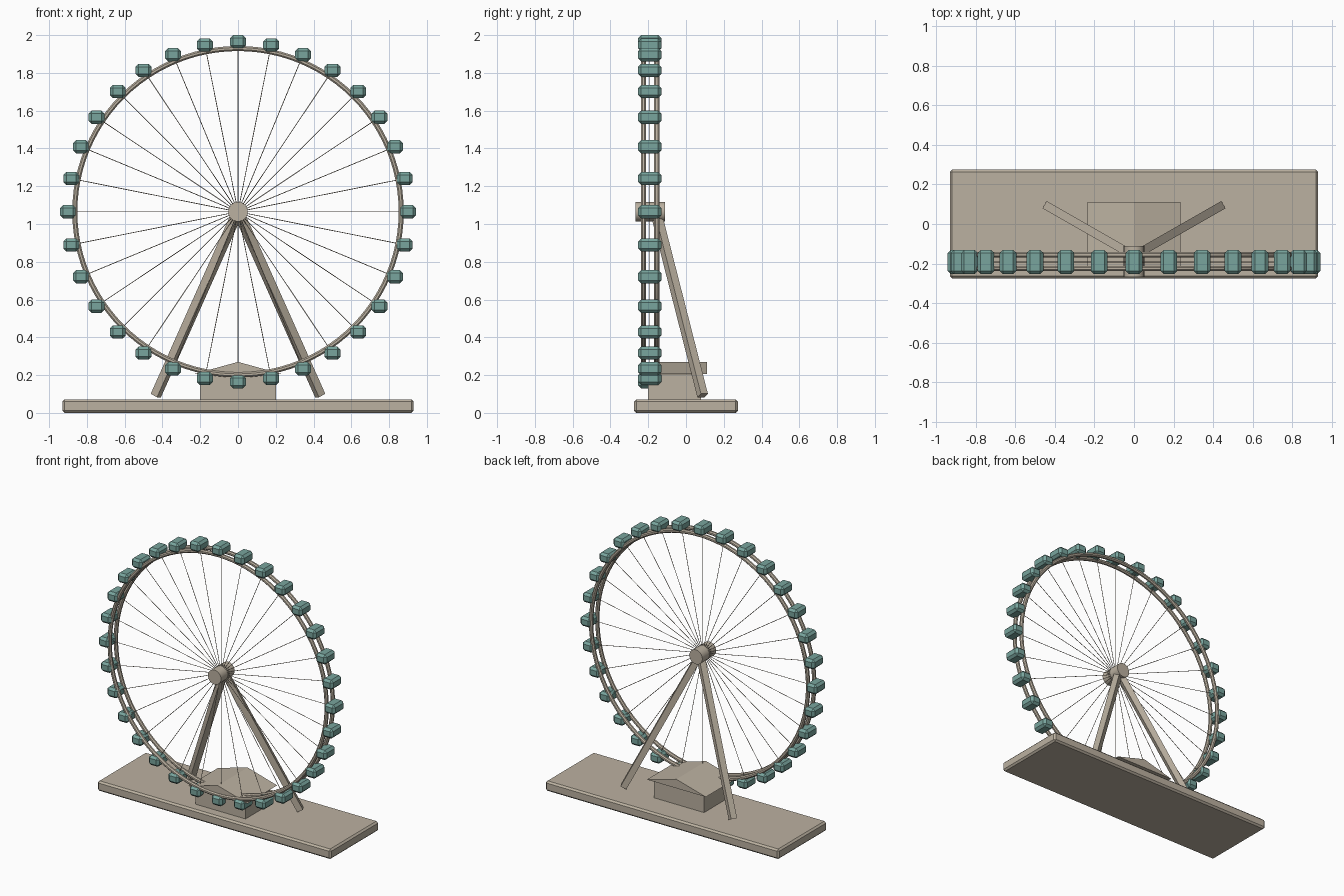
import bpy, bmesh, math
from mathutils import Vector, Matrix

if "Cube" in bpy.data.objects:
    bpy.data.objects.remove(bpy.data.objects["Cube"])


def material(name, rgb):
    m = bpy.data.materials.new(name)
    m.diffuse_color = (*rgb, 1)
    m.use_nodes = True
    m.node_tree.nodes["Principled BSDF"].inputs["Base Color"].default_value = m.diffuse_color
    return m


STONE = material("warm stone", (0.50, 0.44, 0.355))
TEAL = material("muted teal", (0.19, 0.375, 0.34))

HUB = Vector((0, -0.192, 1.065))
COUNT = 32


def finish(name, bm, mat, smooth=False):
    bmesh.ops.recalc_face_normals(bm, faces=bm.faces[:])
    me = bpy.data.meshes.new(name)
    bm.to_mesh(me)
    bm.free()
    me.materials.append(mat)
    ob = bpy.data.objects.new(name, me)
    bpy.context.collection.objects.link(ob)
    if smooth:
        bpy.ops.object.select_all(action='DESELECT')
        ob.select_set(True)
        bpy.context.view_layer.objects.active = ob
        bpy.ops.object.shade_smooth_by_angle(angle=math.radians(40))
    return ob


def add_box(bm, centre, size, bevel=0):
    part = bmesh.new()
    bmesh.ops.create_cube(part, size=1, matrix=Matrix.Translation(centre) @ Matrix.Diagonal((*size, 1)))
    if bevel:
        bmesh.ops.bevel(part, geom=part.edges[:], offset=bevel, segments=1, affect='EDGES')
    tmp = bpy.data.meshes.new("tmp")
    part.to_mesh(tmp)
    part.free()
    bm.from_mesh(tmp)
    bpy.data.meshes.remove(tmp)


def add_rod(bm, a, b, radius, sides):
    d = Vector(b) - Vector(a)
    mat = Matrix.Translation((Vector(a) + Vector(b)) / 2) @ d.to_track_quat('Z', 'Y').to_matrix().to_4x4()
    if sides == 4:
        mat = mat @ Matrix.Rotation(math.pi / 4, 4, 'Z')
    bmesh.ops.create_cone(bm, cap_ends=True, segments=sides, radius1=radius, radius2=radius,
                          depth=d.length, matrix=mat)


def around(radius, i, y):
    t = 2 * math.pi * i / COUNT
    return Vector((radius * math.sin(t), y, HUB.z + radius * math.cos(t)))


# Base slab with chamfered edges
bm = bmesh.new()
add_box(bm, (0, 0, 0.036), (1.86, 0.55, 0.072), 0.012)
finish("base_slab", bm, STONE)

# Boarding house
bm = bmesh.new()
add_box(bm, (0, -0.06, 0.137), (0.40, 0.28, 0.136))
finish("house_walls", bm, STONE)

# Gabled roof, ridge running front to back
bm = bmesh.new()
verts = [bm.verts.new((x, -0.23, z)) for x, z in ((-0.235, 0.205), (0.235, 0.205), (0, 0.27))]
face = bm.faces.new(verts)
ext = bmesh.ops.extrude_face_region(bm, geom=[face])
bmesh.ops.translate(bm, vec=(0, 0.34, 0), verts=[v for v in ext["geom"] if isinstance(v, bmesh.types.BMVert)])
finish("house_roof", bm, STONE)

# Pair of square legs leaning back from the hub
for side, name in ((-1, "left_leg"), (1, "right_leg")):
    bm = bmesh.new()
    add_rod(bm, (side * 0.01, -0.155, 1.045), (side * 0.435, 0.088, 0.092), 0.03, 4)
    finish(name, bm, STONE)

# Hub drum
bm = bmesh.new()
add_rod(bm, (0, -0.268, HUB.z), (0, -0.112, HUB.z), 0.052, 24)
finish("hub", bm, STONE, True)

# Twin round rims
for y, name in ((-0.225, "front_rim"), (-0.155, "back_rim")):
    bm = bmesh.new()
    n, k = 96, 8
    rings = []
    for i in range(n):
        a = 2 * math.pi * i / n
        ring = []
        for j in range(k):
            b = 2 * math.pi * (j + 0.5) / k
            r = 0.864 + 0.0145 * math.cos(b)
            ring.append(bm.verts.new((r * math.sin(a), y + 0.0145 * math.sin(b), HUB.z + r * math.cos(a))))
        rings.append(ring)
    for i in range(n):
        p, q = rings[i], rings[(i + 1) % n]
        for j in range(k):
            bm.faces.new((p[j], p[(j + 1) % k], q[(j + 1) % k], q[j]))
    finish(name, bm, STONE, True).data.polygons.foreach_set("use_smooth", [True] * (n * k))

# Thin spokes
bm = bmesh.new()
for i in range(COUNT):
    add_rod(bm, around(0.04, i, HUB.y), around(0.866, i, HUB.y), 0.002, 6)
finish("spokes", bm, STONE)

# Upright cabins, chamfered boxes
bm = bmesh.new()
for i in range(COUNT):
    add_box(bm, around(0.90, i, HUB.y), (0.084, 0.122, 0.07), 0.016)
finish("cabins", bm, TEAL)
